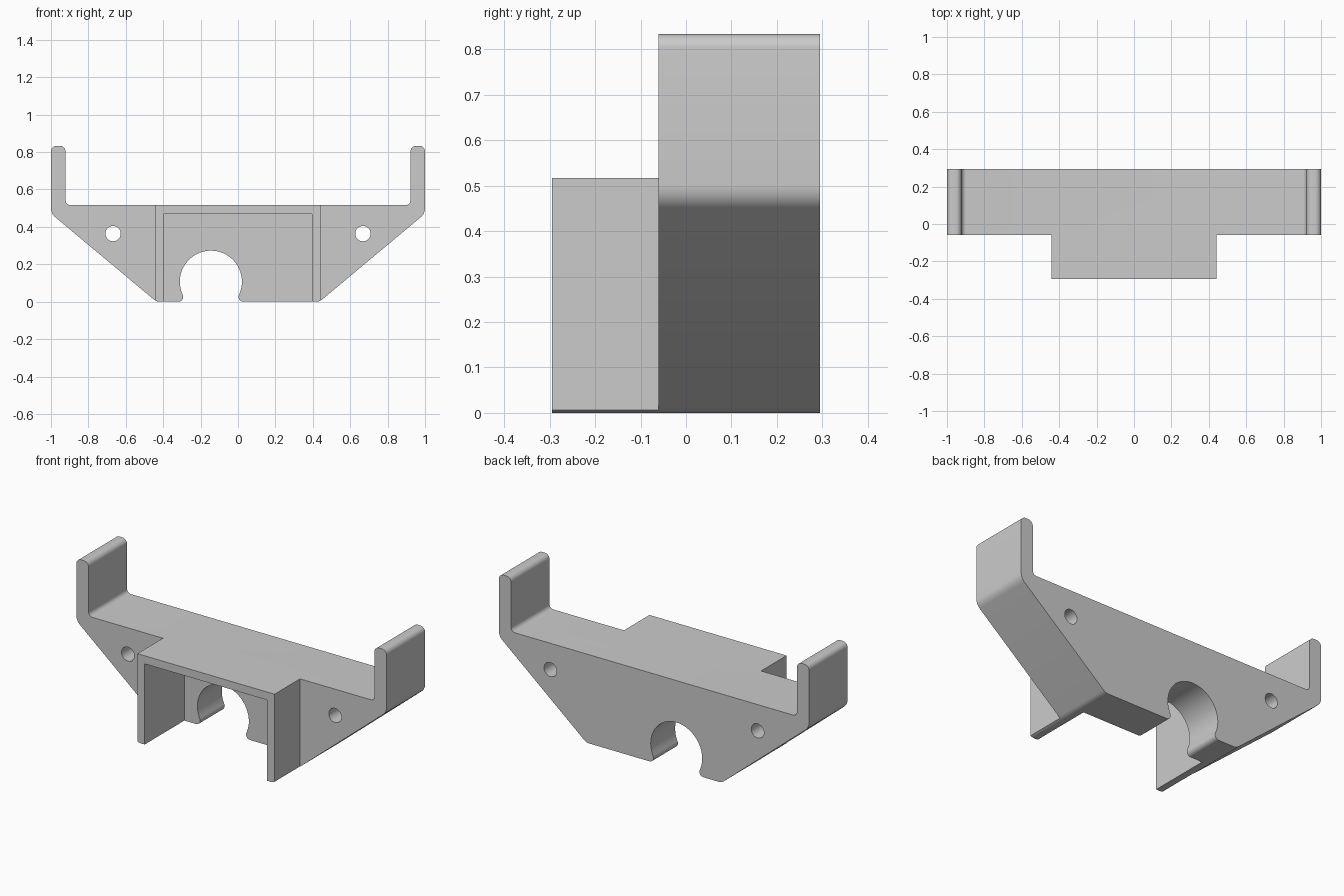
import bpy, bmesh
from math import radians, atan2, cos, sin, sqrt, tan, pi
from mathutils import Vector

if "Cube" in bpy.data.objects:
    bpy.data.objects.remove(bpy.data.objects["Cube"])

BACK, FRONT = 0.295, -0.295

grey = bpy.data.materials.new("light grey plastic")
colour = (0.6, 0.6, 0.6, 1)
grey.diffuse_color = colour
grey.use_nodes = True
grey.node_tree.nodes["Principled BSDF"].inputs["Base Color"].default_value = colour


def arc(cx, cz, r, start, end, steps):
    """Points along an arc, angles in radians."""
    angles = [start + (end - start) * i / steps for i in range(steps + 1)]
    return [(cx + r * cos(a), cz + r * sin(a)) for a in angles]


def rounded(corners, steps=8):
    """Outline from (x, z, radius) corners."""
    points = []
    for i, (x, z, r) in enumerate(corners):
        p = Vector((x, z))
        u = (Vector(corners[i - 1][:2]) - p).normalized()
        v = (Vector(corners[(i + 1) % len(corners)][:2]) - p).normalized()
        half = u.angle(v) / 2
        centre = p + (u + v).normalized() * r / sin(half)
        a = p + u * r / tan(half) - centre
        b = p + v * r / tan(half) - centre
        start = atan2(a.y, a.x)
        sweep = (atan2(b.y, b.x) - start + pi) % (2 * pi) - pi
        points += arc(centre.x, centre.y, r, start, start + sweep, steps)
    return points


def extrude(name, outline, y0, y1):
    """Solid made by extruding an x-z outline along y."""
    bm = bmesh.new()
    face = bm.faces.new([bm.verts.new((x, y0, z)) for x, z in outline])
    new = bmesh.ops.extrude_face_region(bm, geom=[face])["geom"]
    verts = [g for g in new if isinstance(g, bmesh.types.BMVert)]
    bmesh.ops.translate(bm, verts=verts, vec=(0, y1 - y0, 0))
    bmesh.ops.recalc_face_normals(bm, faces=bm.faces)
    mesh = bpy.data.meshes.new(name)
    bm.to_mesh(mesh)
    bm.free()
    obj = bpy.data.objects.new(name, mesh)
    bpy.context.collection.objects.link(obj)
    mesh.materials.append(grey)
    return obj


def box(name, x0, x1, z0, z1, y0, y1):
    return extrude(name, [(x0, z0), (x1, z0), (x1, z1), (x0, z1)], y0, y1)


# Bracket silhouette: right half mirrored from the left half
half = [(-0.436, 0, 0.055), (-1, 0.471, 0.064), (-1, 0.833, 0.03),
        (-0.922, 0.833, 0.03), (-0.922, 0.517, 0.025)]
outline = rounded(half + [(-x, z, r) for x, z, r in reversed(half)])
bracket = extrude("bracket", outline, FRONT, BACK)

# Front corners removed to leave the central hood, then its open pocket
cutters = [
    box("left_corner_cutter", 0.442, 1.2, -0.2, 1.2, -0.5, -0.06),
    box("right_corner_cutter", -1.2, -0.442, -0.2, 1.2, -0.5, -0.06),
    box("pocket_cutter", -0.395, 0.395, -0.2, 0.47, -0.5, 0.07),
]

# Screw holes
for side, x in (("left", 0.668), ("right", -0.668)):
    cutters.append(extrude(side + "_screw_hole_cutter",
                           arc(x, 0.364, 0.041, 0, 2 * pi, 32)[:-1], -0.5, 0.5))

# Round snap-in opening with softened lips
cx, cz, r, lip = -0.145, 0.107, 0.166, 0.026
dx = sqrt((r + lip) ** 2 - (cz - lip) ** 2)
tilt = atan2(cz - lip, dx)
opening = [(cx - dx, -0.2)]
opening += arc(cx - dx, lip, lip, -pi / 2, tilt, 8)
opening += arc(cx, cz, r, pi + tilt, -tilt, 48)[1:-1]
opening += arc(cx + dx, lip, lip, pi - tilt, 1.5 * pi, 8)
opening.append((cx + dx, -0.2))
cutters.append(extrude("clip_opening_cutter", opening, 0, 0.5))

# Apply every cut, then drop the cutters
bpy.ops.object.select_all(action="DESELECT")
bpy.context.view_layer.objects.active = bracket
bracket.select_set(True)
for cutter in cutters:
    cutter.hide_render = True
    mod = bracket.modifiers.new(cutter.name, "BOOLEAN")
    mod.operation = "DIFFERENCE"
    mod.solver = "EXACT"
    mod.object = cutter
    bpy.ops.object.modifier_apply(modifier=mod.name)
    bpy.data.objects.remove(cutter)

bpy.ops.object.shade_smooth_by_angle(angle=radians(30))
